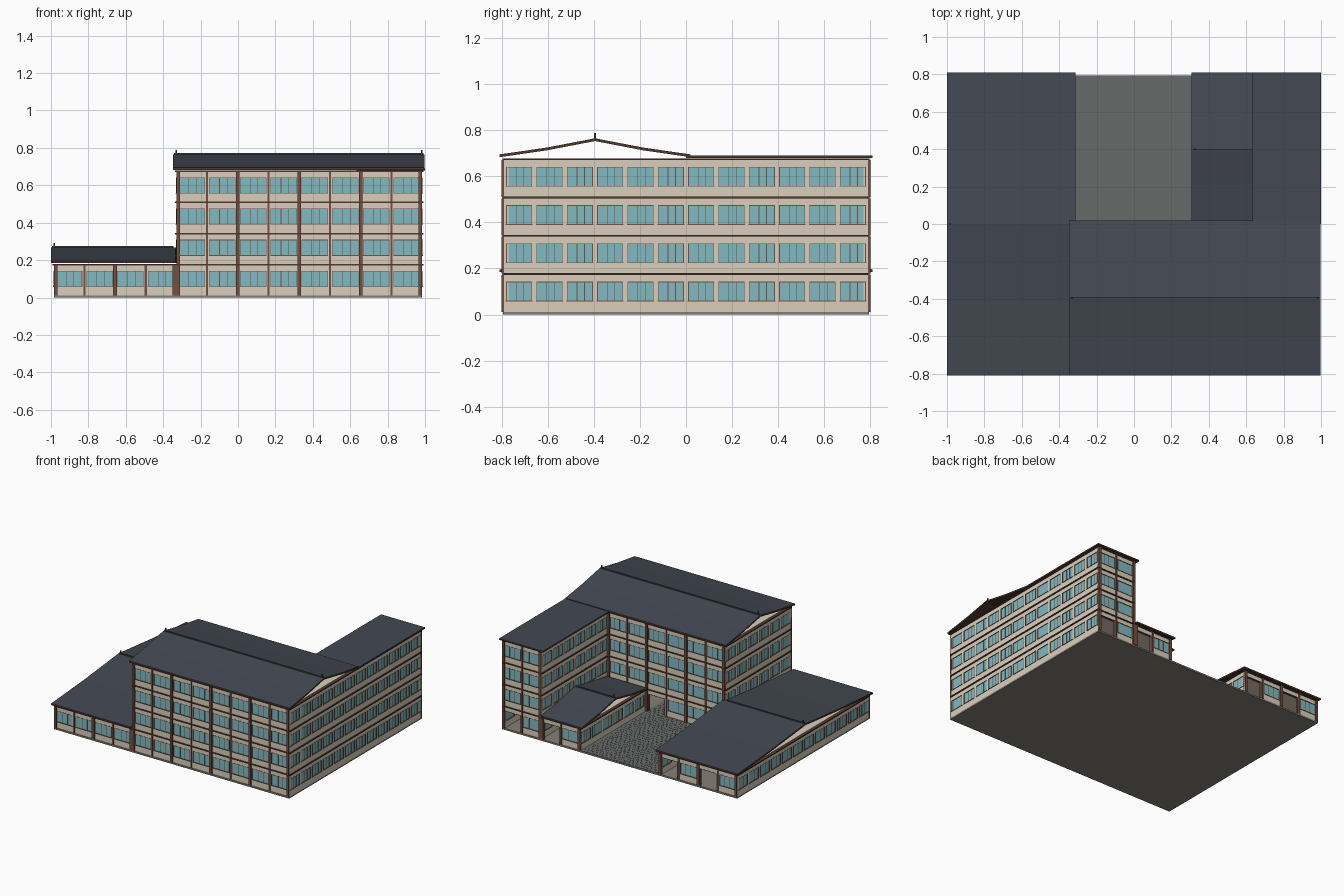
import bpy, bmesh

if "Cube" in bpy.data.objects:
    bpy.data.objects.remove(bpy.data.objects["Cube"])

def mat(name, r, g, b):
    m = bpy.data.materials.new(name)
    lin = [((c / 255 + 0.055) / 1.055) ** 2.4 for c in (r, g, b)]
    m.diffuse_color = (*lin, 1)
    m.use_nodes = True
    m.node_tree.nodes["Principled BSDF"].inputs["Base Color"].default_value = m.diffuse_color
    return m

PLASTER = mat("beige plaster", 218, 207, 188)
GLASS = mat("teal glass", 129, 186, 194)
FRAME = mat("red brown frame", 116, 78, 64)
TIMBER = mat("dark brown timber", 80, 57, 48)
ROOF = mat("slate roof", 67, 72, 82)
SLAB = mat("grey slab", 130, 127, 117)
STONE = mat("paving stone", 102, 106, 104)

BASE, H = 0.012, 0.166          # ground floor level and storey height


def add_box(bm, x0, x1, y0, y1, z0, z1):
    v = [bm.verts.new((x, y, z)) for z in (z0, z1)
         for x, y in ((x0, y0), (x1, y0), (x1, y1), (x0, y1))]
    for f in ((3, 2, 1, 0), (4, 5, 6, 7), (0, 1, 5, 4), (1, 2, 6, 5), (2, 3, 7, 6), (3, 0, 4, 7)):
        bm.faces.new([v[i] for i in f])


def finish(bm, name, *mats, rule=None):
    bmesh.ops.recalc_face_normals(bm, faces=bm.faces)
    if rule:
        for f in bm.faces:
            f.normal_update()
            f.material_index = rule(f)
    me = bpy.data.meshes.new(name)
    bm.to_mesh(me)
    bm.free()
    for m in mats:
        me.materials.append(m)
    ob = bpy.data.objects.new(name, me)
    bpy.context.collection.objects.link(ob)
    return ob


def boxes(name, m, *dims):
    bm = bmesh.new()
    for d in dims:
        add_box(bm, *d)
    return finish(bm, name, m)


def wall(name, axis, a, b, fixed, sign, bays, floors, opened=()):
    """Row of window bays on each floor; walls running along x also get pilasters."""
    parts = {k: bmesh.new() for k in ("panels", "glass", "frames", "timber")}

    def put(k, t0, t1, d0, d1, z0, z1):
        p, q = sorted((fixed + sign * d0, fixed + sign * d1))
        if axis == "x":
            add_box(parts[k], t0, t1, p, q, z0, z1)
        else:
            add_box(parts[k], p, q, t0, t1, z0, z1)

    w = (b - a) / bays
    for k in floors:
        z = BASE + k * H
        zs, zl, zt = z + 0.046, z + 0.131, z + H
        put("timber", a, b, -0.02, 0.007, zt - 0.006, zt + 0.002)
        for i in range(bays):
            t0, t1 = a + i * w, a + (i + 1) * w
            w0, w1 = t0 + 0.07 * w, t1 - 0.07 * w
            is_open = k == 0 and i in opened
            low = z if is_open else zs
            put("panels", t0, t1, -0.02, 0, zl, zt)
            put("panels", t0, w0, -0.02, 0, low, zl)
            put("panels", w1, t1, -0.02, 0, low, zl)
            for t in (w0, w1 - 0.003):
                put("frames", t, t + 0.003, -0.018, 0.001, low, zl)
            put("frames", w0, w1, -0.018, 0.001, zl - 0.003, zl)
            if is_open:
                continue
            put("panels", t0, t1, -0.02, 0, z, zs)
            put("glass", w0, w1, -0.012, -0.003, zs, zl)
            put("frames", w0 - 0.002, w1 + 0.002, -0.018, 0.003, zs - 0.001, zs + 0.002)
            for f in (0.39, 0.68):
                t = w0 + f * (w1 - w0)
                put("frames", t - 0.0015, t + 0.0015, -0.012, -0.002, zs, zl)
        if axis == "x":
            for i in range(bays + 1):
                r = 0.010 if i % 2 == 0 else 0.006
                t = min(max(a + i * w, a + r), b - r)
                put("frames", t - r, t + r, -0.01, 0.010 if i % 2 == 0 else 0.006, z, zt - 0.006)
    for k, m in (("panels", PLASTER), ("glass", GLASS), ("frames", FRAME), ("timber", TIMBER)):
        finish(parts[k], name + "_" + k, m)


def slope(name, x0, x1, ye, yr, ze, zr):
    """One half of a gable roof with a slight bend; slate on top, timber beneath."""
    t = 0.012
    prof = [(ye, ze), ((ye + yr) / 2, ze + 0.43 * (zr - ze)), (yr, zr)]
    loop = prof + [(y, z - t) for y, z in reversed(prof)]
    bm = bmesh.new()
    f = bm.faces.new([bm.verts.new((x0, y, z)) for y, z in loop])
    g = bmesh.ops.extrude_face_region(bm, geom=[f])
    bmesh.ops.translate(bm, vec=(x1 - x0, 0, 0),
                        verts=[v for v in g["geom"] if isinstance(v, bmesh.types.BMVert)])
    finish(bm, name, ROOF, TIMBER, rule=lambda f: 0 if f.normal.z > 0.3 else 1)


def ridge(name, x0, x1, y, z, tips):
    boxes(name, ROOF, (x0, x1, y - 0.004, y + 0.004, z - 0.012, z + 0.007))
    boxes(name + "_finials", TIMBER,
          *[(x - 0.004, x + 0.004, y - 0.004, y + 0.004, z, z + 0.024) for x in tips])


XL, XM, XC, XR, X1 = -0.985, -0.33, 0.33, 0.657, 0.985
Y0, Y1 = -0.79, 0.79
ALL = range(4)

# Ground slab and courtyard paving
boxes("ground_slab", SLAB, (-0.985, 0.985, -0.795, 0.795, 0, 0.012))
boxes("paving_bed", STONE, (-0.325, 0.325, -0.3, 0.794, 0.01, 0.0128))
bm = bmesh.new()
p = 0.031
for j in range(35):
    for i in range(20):
        x = -0.31 + i * p + (j % 2) * p / 2
        y = -0.295 + j * p
        add_box(bm, x, min(x + p - 0.001, 0.32), y, y + p - 0.001, 0.011, 0.0136)
finish(bm, "courtyard_paving", STONE)

# Left single-storey wing
wall("left_wing_front", "x", XL, XM, Y0, -1, 4, [0])
wall("left_wing_back", "x", XL, XM, Y1, 1, 4, [0], (1, 3))
wall("left_wing_side", "y", Y0, Y1, XL, -1, 12, [0])
wall("left_wing_court", "y", 0, Y1, XM, 1, 6, [0])

# Four-storey main block
wall("main_front", "x", XM, X1, Y0, -1, 8, ALL)
wall("right_side", "y", Y0, Y1, X1, 1, 12, ALL)
wall("main_left", "y", Y0, 0, XM, -1, 6, range(1, 4))
wall("main_court", "x", XM, XR, 0, 1, 6, ALL, (3,))

# Four-storey rear right wing
wall("rear_wing_back", "x", XR, X1, Y1, 1, 2, ALL, (1,))
wall("rear_wing_court", "y", 0, Y1, XR, -1, 6, ALL)

# Low rear building against the rear wing
wall("low_block_back", "x", XC, XR, Y1, 1, 2, [0], (1,))
wall("low_block_court", "y", 0.02, Y1, XC, -1, 6, [0])

# Ceiling slabs
e = 0.012
boxes("low_ceilings", PLASTER,
      (XL + e, XM - e, Y0 + e, Y1 - e, 0.168, 0.176),
      (XC + e, XR - e, 0.03, Y1 - e, 0.168, 0.176))
boxes("tower_ceilings", PLASTER,
      *[(XM + e, X1 - e, Y0 + e, -e, BASE + k * H - 0.009, BASE + k * H) for k in range(1, 5)],
      *[(XR + e, X1 - e, -e, Y1 - e, BASE + k * H - 0.009, BASE + k * H) for k in range(1, 5)])

# Roofs
slope("main_roof_front", -0.347, 0.998, -0.81, -0.395, 0.695, 0.765)
slope("main_roof_back", -0.347, 0.998, 0.02, -0.395, 0.695, 0.765)
ridge("main_ridge", -0.342, 0.993, -0.395, 0.765, (-0.33, 0.982))
slope("left_roof_front", -1.0, -0.335, -0.81, 0.0, 0.196, 0.268)
slope("left_roof_back", -1.0, -0.312, 0.81, 0.0, 0.196, 0.268)
ridge("left_ridge", -0.995, -0.345, 0.0, 0.268, (-0.982,))
slope("low_roof_front", 0.308, 0.65, 0.02, 0.4, 0.196, 0.265)
slope("low_roof_back", 0.308, 0.65, 0.81, 0.4, 0.196, 0.265)
ridge("low_ridge", 0.313, 0.645, 0.4, 0.265, (0.325,))
bm = bmesh.new()
add_box(bm, 0.633, 1.0, 0.0, 0.81, 0.679, 0.69)
finish(bm, "rear_wing_flat_roof", ROOF, TIMBER, rule=lambda f: 0 if f.normal.z > 0.3 else 1)
